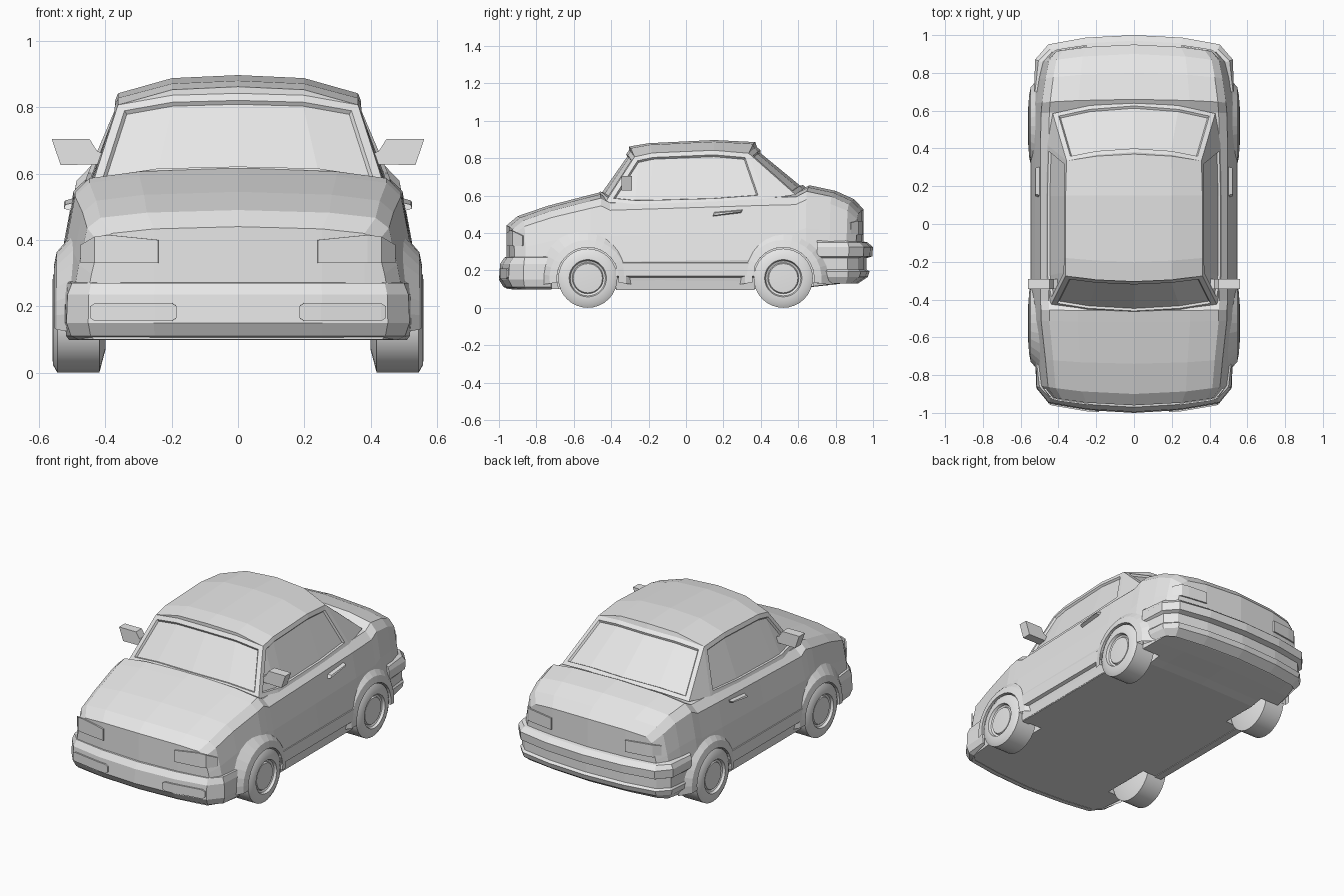
import bpy, bmesh, math

if "Cube" in bpy.data.objects:
    bpy.data.objects.remove(bpy.data.objects["Cube"], do_unlink=True)

grey = bpy.data.materials.new("light_grey")
grey.use_nodes = True
grey.diffuse_color = (0.8, 0.8, 0.8, 1)
grey.node_tree.nodes["Principled BSDF"].inputs["Base Color"].default_value = (0.8, 0.8, 0.8, 1)


class Builder:
    """Collects faces, sharing vertices that coincide."""
    def __init__(self):
        self.bm, self.seen = bmesh.new(), {}

    def face(self, points):
        verts = []
        for p in points:
            key = tuple(round(c, 4) for c in p)
            if key not in self.seen:
                self.seen[key] = self.bm.verts.new(p)
            if self.seen[key] not in verts:
                verts.append(self.seen[key])
        if len(verts) > 2 and not self.bm.faces.get(verts):
            return self.bm.faces.new(verts)

    def finish(self, name, mirror=False, smooth=False):
        bmesh.ops.recalc_face_normals(self.bm, faces=self.bm.faces)
        mesh = bpy.data.meshes.new(name)
        self.bm.to_mesh(mesh)
        self.bm.free()
        mesh.materials.append(grey)
        obj = bpy.data.objects.new(name, mesh)
        bpy.context.collection.objects.link(obj)
        if smooth:
            activate(obj)
            bpy.ops.object.shade_smooth_by_angle(angle=math.radians(30))
        if mirror:
            obj.modifiers.new("Mirror", 'MIRROR')
        return obj


def activate(obj):
    bpy.ops.object.select_all(action='DESELECT')
    obj.select_set(True)
    bpy.context.view_layer.objects.active = obj


def loft(b, rings, wrap_rings=False, wrap_points=False, caps=False):
    n, m = len(rings), len(rings[0])
    for i in range(n if wrap_rings else n - 1):
        for j in range(m if wrap_points else m - 1):
            r, s, k = rings[i], rings[(i + 1) % n], (j + 1) % m
            b.face([r[j], r[k], s[k], s[j]])
    if caps:
        b.face(rings[0])
        b.face(rings[-1])


def spun(b, profile, y, z, start, end, steps):
    """Turns an (x, radius) profile about an axle along x."""
    full = end - start >= 360
    rings = []
    for i in range(steps if full else steps + 1):
        a = math.radians(start + (end - start) * i / steps)
        rings.append([(x, y + r * math.cos(a), z + r * math.sin(a)) for x, r in profile])
    loft(b, rings, wrap_rings=full)


def prism(name, profile, y0, y1):
    """Extrudes an (x, z) outline along y, on both sides of the car."""
    b = Builder()
    loft(b, [[(x, y, z) for x, z in profile] for y in (y0, y1)], wrap_points=True, caps=True)
    return b.finish(name, mirror=True)


# Lower body: stations of y, half width, floor height, top height
STATIONS = [(-.96, .46, .10, .44), (-.90, .50, .10, .49), (-.74, .515, .10, .545),
            (-.52, .54, .10, .602), (-.46, .54, .10, .617), (-.41, .545, .10, .59),
            (0, .545, .10, .605), (.40, .545, .10, .62), (.60, .54, .10, .625),
            (.66, .535, .11, .655), (.80, .515, .125, .625), (.90, .495, .14, .58),
            (.95, .45, .16, .525)]
SECTION = [(0, 0), (.55, 0), (.83, 0), (.95, 0), (1, .3), (.96, .58), (.91, .86),
           (.83, .94), (.55, .98), (0, 1)]


def body_ring(y, w, low, top):
    half = []
    for u, v in SECTION:
        x = u * w
        half.append((x, y - .05 * y ** 3 * (x / .45) ** 2, low + v * (top - low)))
    return half + [(-x, yy, z) for x, yy, z in half[-2:0:-1]]


b = Builder()
rings = [body_ring(*s) for s in STATIONS]
loft(b, rings, wrap_points=True)
for ring in (rings[0], rings[-1]):
    for cols in ((0, 1, 8, 9), (1, 2, 7, 8), (2, 3, 4, 5, 6, 7)):
        b.face([ring[i] for i in cols])
        b.face([ring[-i] for i in cols])
body = b.finish("body")

# Wheel wells cut out of the body
WHEEL_Y, WHEEL_Z = (-.525, .52), .158
for y in WHEEL_Y:
    for side in (-1, 1):
        c = Builder()
        spun(c, [(side * x, r) for x, r in ((.38, 0), (.38, .165), (.7, .165), (.7, 0))],
             y, WHEEL_Z, 0, 360, 32)
        cutter = c.finish("well_cutter")
        cutter.hide_render = True
        mod = body.modifiers.new("Well", 'BOOLEAN')
        mod.object, mod.solver = cutter, 'EXACT'
        activate(body)
        bpy.ops.object.modifier_apply(modifier=mod.name)
        bpy.data.objects.remove(cutter, do_unlink=True)

# Cabin: centre y, centre z, half width, edge shift in y, edge drop, belt point
CABIN = [(-.475, .60, .44, .045, .035, None), (-.305, .842, .362, .03, .035, (.467, -.275, .55)),
         (-.305, .862, .362, .03, .055, (.467, -.275, .55)),
         (-.20, .88, .362, .02, .052, (.468, -.20, .55)),
         (.15, .897, .362, 0, .055, (.468, .15, .56)),
         (.37, .886, .357, -.035, .06, (.46, .42, .58)),
         (.38, .858, .357, -.045, .032, (.46, .42, .58)),
         (.645, .64, .43, -.06, .035, None)]


def cabin_ring(y, z, w, dy, dz, belt):
    half = [(u * w, y + dy * u ** 2, z - dz * u ** 3) for u in (0, .55, 1)]
    half.append(belt or half[-1])
    return [(-x, yy, zz) for x, yy, zz in half[:0:-1]] + half


b = Builder()
rings = [cabin_ring(*s) for s in CABIN]
panes = {"windshield": [], "rear": [], "left": [], "right": []}
for i in range(len(rings) - 1):
    for j in range(6):
        f = b.face([rings[i][j], rings[i][j + 1], rings[i + 1][j + 1], rings[i + 1][j]])
        if not f:
            continue
        if j in (0, 5):
            if i < 5:
                panes["left" if j else "right"].append(f)
        elif i == 0:
            panes["windshield"].append(f)
        elif i == 6:
            panes["rear"].append(f)
bmesh.ops.holes_fill(b.bm, edges=b.bm.edges[:], sides=0)
bmesh.ops.recalc_face_normals(b.bm, faces=b.bm.faces)
for faces in panes.values():
    bmesh.ops.inset_region(b.bm, faces=faces, thickness=.026, depth=0, use_even_offset=True)
    bmesh.ops.inset_region(b.bm, faces=faces, thickness=.006, depth=-.012, use_even_offset=True)
b.finish("cabin")


# Bumpers: an (outward, z) profile swept round each end
def bumper(name, path, profile):
    path = [(-x, y, k) for x, y, k in path[:0:-1]] + path
    rings = []
    for i, (x, y, k) in enumerate(path):
        p, q = path[max(i - 1, 0)], path[min(i + 1, len(path) - 1)]
        tx, ty = q[0] - p[0], q[1] - p[1]
        length = math.hypot(tx, ty)
        s = 1 if path[len(path) // 2][1] > 0 else -1
        nx, ny = -ty / length * s, tx / length * s
        rings.append([(x + nx * o * k, y + ny * o * k, z) for o, z in profile])
    b = Builder()
    loft(b, rings, wrap_points=True, caps=True)
    b.finish(name)


bumper("front_bumper",
       [(0, -.96, 1), (.25, -.945, 1), (.44, -.915, .9), (.495, -.86, .6), (.515, -.72, .2)],
       [(-.03, .275), (.01, .27), (.034, .235), (.04, .15), (.015, .11), (-.03, .098)])
bumper("rear_bumper",
       [(0, .95, 1), (.25, .937, 1), (.44, .908, .9), (.495, .86, .6), (.52, .70, .2)],
       [(-.03, .36), (.02, .35), (.05, .325), (.046, .275), (.014, .265), (.014, .205),
        (.032, .195), (.022, .165), (-.03, .13)])


# Lamps: thin plates following the bodywork, as columns of x, y, low z, high z
def lamp(name, columns):
    b = Builder()
    loft(b, [[(x, y, lo), (x, y, hi)] for x, y, lo, hi in columns])
    obj = b.finish(name, mirror=True)
    mod = obj.modifiers.new("Thickness", 'SOLIDIFY')
    mod.thickness, mod.offset = .009, 0


lamp("headlights", [(.24, -.954, .33, .40), (.39, -.934, .33, .415),
                    (.43, -.924, .33, .41), (.472, -.872, .33, .385)])
lamp("tail_lights", [(.25, .943, .39, .46), (.37, .926, .39, .465),
                     (.415, .917, .39, .465), (.45, .88, .39, .455)])
lamp("fog_lights", [(.185, -.992, .165, .20), (.20, -.991, .155, .21),
                    (.25, -.987, .155, .21), (.43, -.957, .155, .21), (.445, -.953, .165, .20)])

# Wheels and arch flares
for end, y in zip(("front", "rear"), WHEEL_Y):
    b = Builder()
    spun(b, [(.40, 0), (.40, .09), (.418, .158), (.545, .158), (.558, .135), (.56, .10),
             (.545, .094), (.54, .083), (.548, .078), (.552, 0)], y, WHEEL_Z, 0, 360, 32)
    b.finish(end + "_wheels", mirror=True, smooth=True)
    b = Builder()
    spun(b, [(.45, .165), (.555, .165), (.547, .205), (.495, .265)], y, WHEEL_Z, -8, 188, 16)
    b.finish(end + "_arches", mirror=True)

# Sills, door mirrors and handles
prism("sills", [(.49, .255), (.548, .24), (.549, .17), (.53, .163), (.515, .096), (.47, .096)],
      -.375, .365)
prism("door_mirrors", [(.562, .705), (.448, .705), (.425, .668), (.38, .65), (.38, .628),
                       (.535, .626)], -.345, -.29)
b = Builder()
for x, inset in ((.495, 0), (.525, .008)):
    corners = [(x, .14 + inset, .486 + inset), (x, .295 - inset, .505 + inset),
               (x - .004, .305 - inset, .527 - inset), (x - .004, .15 + inset, .514 - inset)]
    if inset:
        loft(b, [base, corners], wrap_points=True, caps=True)
    base = corners
b.finish("door_handles", mirror=True)
